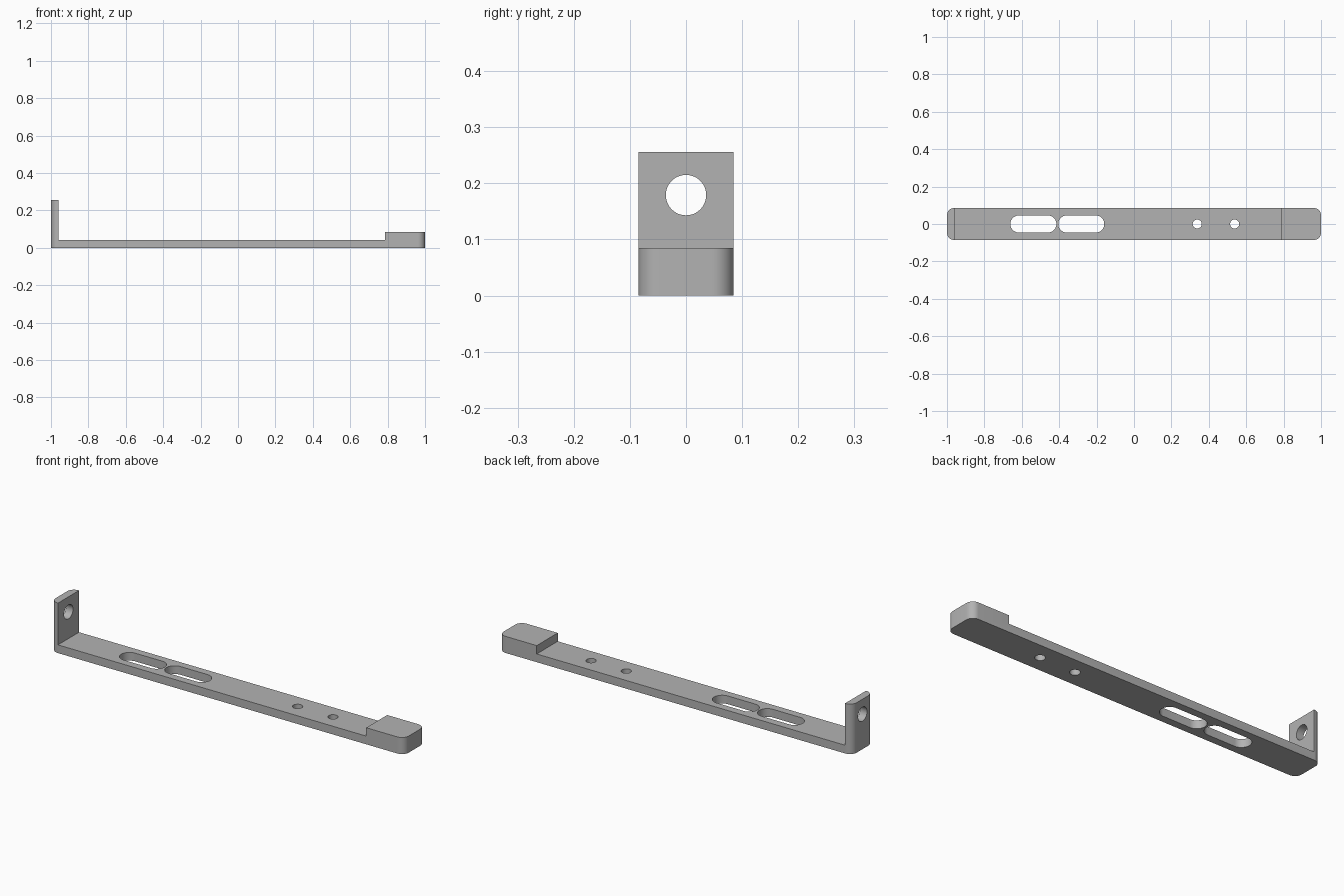
import bpy, bmesh
from math import pi, cos, sin
from mathutils import Matrix, Vector

cube = bpy.data.objects.get("Cube")
if cube:
    bpy.data.objects.remove(cube, do_unlink=True)

HALF_WIDTH = 0.085
CORNER = 0.038

# Single metal colour
metal = bpy.data.materials.new("grey metal")
metal.use_nodes = True
grey = (0.45, 0.45, 0.45, 1)
metal.diffuse_color = grey
metal.node_tree.nodes["Principled BSDF"].inputs["Base Color"].default_value = grey


def prism(name, outline, depth):
    """Extrude a closed 3D outline along the depth vector."""
    bm = bmesh.new()
    face = bm.faces.new([bm.verts.new(p) for p in outline])
    ext = bmesh.ops.extrude_face_region(bm, geom=[face])["geom"]
    top = [v for v in ext if isinstance(v, bmesh.types.BMVert)]
    bmesh.ops.translate(bm, verts=top, vec=depth)
    if not any(f == face for f in bm.faces if len(f.verts) == len(outline)):
        bm.faces.new([v for v in bm.verts if v not in top])
    bmesh.ops.recalc_face_normals(bm, faces=bm.faces)
    mesh = bpy.data.meshes.new(name)
    bm.to_mesh(mesh)
    bm.free()
    obj = bpy.data.objects.new(name, mesh)
    mesh.materials.append(metal)
    bpy.context.collection.objects.link(obj)
    return obj


def slot_cutter(name, radius, straight=0, segments=24):
    """Round-ended prism along z; a plain cylinder when straight is zero."""
    outline = []
    for side in (1, -1):
        for i in range(segments + (1 if straight else 0)):
            a = -pi / 2 + pi * i / segments
            outline.append((side * (straight / 2 + radius * cos(a)),
                            side * radius * sin(a), -0.1))
    return prism(name, outline, Vector((0, 0, 0.2)))


# Bar with upright end and raised block, from one side profile
profile = [(-1, 0), (1, 0), (1, 0.085), (0.786, 0.085),
           (0.786, 0.042), (-0.96, 0.042), (-0.96, 0.256), (-1, 0.256)]
bracket = prism("bracket", [(x, -HALF_WIDTH, z) for x, z in profile],
                Vector((0, 2 * HALF_WIDTH, 0)))

# Rounded vertical corners at both ends
bm = bmesh.new()
bm.from_mesh(bracket.data)
corners = [e for e in bm.edges
           if all(abs(v.co.x) > 0.99 for v in e.verts)
           and abs(e.verts[0].co.z - e.verts[1].co.z) > 0.01]
bmesh.ops.bevel(bm, geom=corners, offset=CORNER, segments=10,
                profile=0.5, affect="EDGES")
bm.to_mesh(bracket.data)
bm.free()

# Two long slots, two screw holes and the hole through the upright
cutters = []
for x in (-0.538, -0.282):
    slot = slot_cutter("slot_cutter", 0.046, 0.154)
    slot.location.x = x
    cutters.append(slot)
for x in (0.338, 0.538):
    hole = slot_cutter("screw_hole_cutter", 0.024)
    hole.location.x = x
    cutters.append(hole)
eye = slot_cutter("upright_hole_cutter", 0.036)
eye.matrix_world = Matrix.Translation((-0.98, 0, 0.179)) @ Matrix.Rotation(pi / 2, 4, "Y")
cutters.append(eye)

bpy.context.view_layer.objects.active = bracket
bracket.select_set(True)
for cutter in cutters:
    cutter.hide_render = True
    mod = bracket.modifiers.new("cut", "BOOLEAN")
    mod.operation = "DIFFERENCE"
    mod.solver = "EXACT"
    mod.object = cutter
    bpy.ops.object.modifier_apply(modifier=mod.name)
    bpy.data.objects.remove(cutter, do_unlink=True)

bpy.ops.object.select_all(action="DESELECT")
bracket.select_set(True)
bpy.ops.object.shade_smooth_by_angle(angle=pi / 6)
